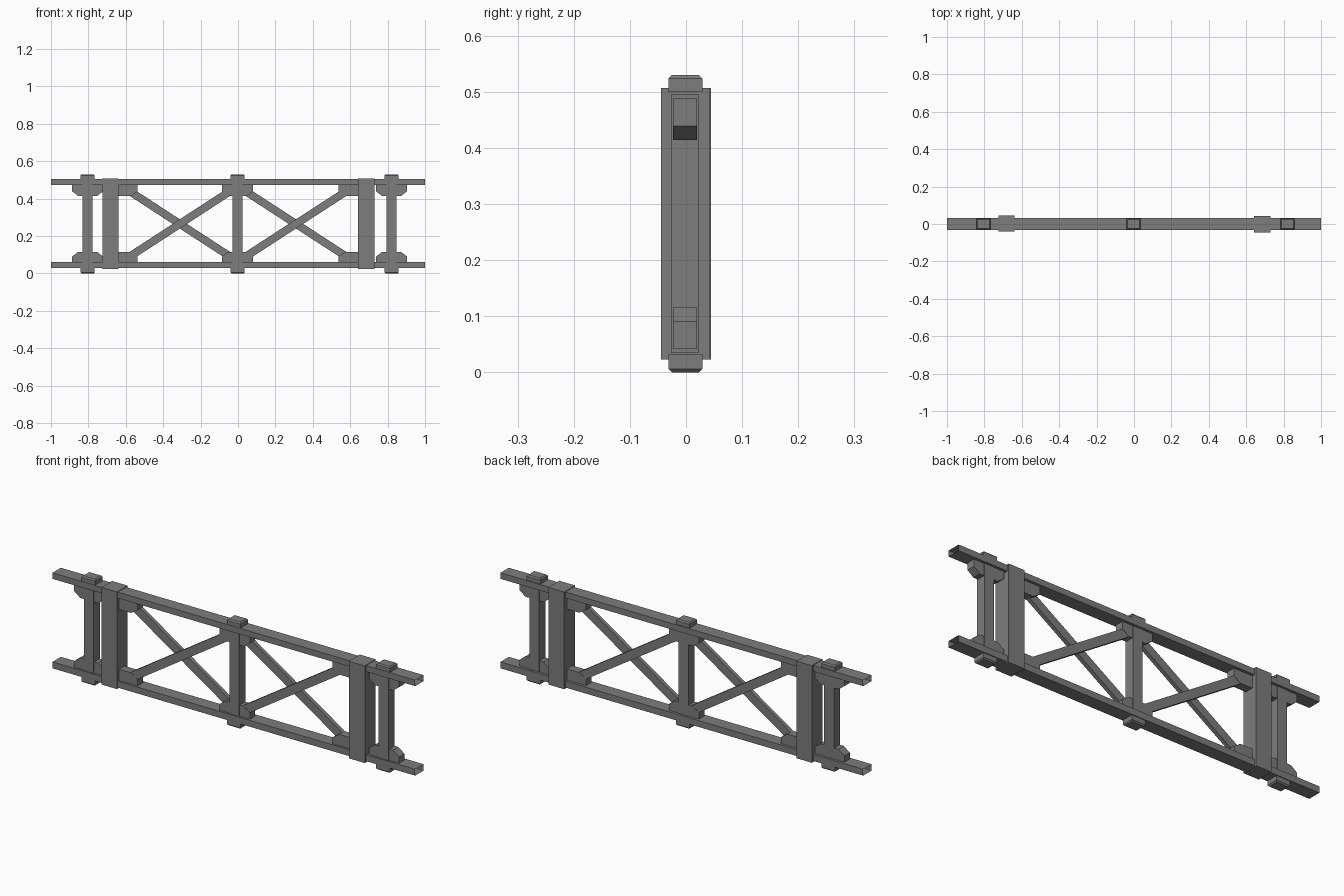
import bpy, bmesh, math
from mathutils import Matrix, Vector

if "Cube" in bpy.data.objects:
    bpy.data.objects.remove(bpy.data.objects["Cube"])

steel = bpy.data.materials.new("weathered grey steel")
steel.diffuse_color = (0.2, 0.205, 0.2, 1)
steel.use_nodes = True
steel.node_tree.nodes["Principled BSDF"].inputs["Base Color"].default_value = steel.diffuse_color
MID = 0.265  # mid height; top and bottom halves mirror about it


def finish(name, bm):
    bmesh.ops.recalc_face_normals(bm, faces=bm.faces)
    me = bpy.data.meshes.new(name)
    bm.to_mesh(me)
    bm.free()
    me.materials.append(steel)
    ob = bpy.data.objects.new(name, me)
    bpy.context.collection.objects.link(ob)
    return ob


def box(name, x0, x1, y0, y1, z0, z1, open_ends=False):
    bm = bmesh.new()
    size = Matrix.Diagonal((x1 - x0, y1 - y0, z1 - z0, 1))
    place = Matrix.Translation(((x0 + x1) / 2, (y0 + y1) / 2, (z0 + z1) / 2))
    bmesh.ops.create_cube(bm, size=1, matrix=place @ size)
    if open_ends:
        bm.normal_update()
        ends = [f for f in bm.faces if abs(f.normal.x) > 0.9]
        bmesh.ops.delete(bm, geom=ends, context='FACES_ONLY')
    return finish(name, bm)


def plate(name, profile, y0, y1):
    """Extrude an (x, z) outline along y."""
    bm = bmesh.new()
    face = bm.faces.new([bm.verts.new((x, y0, z)) for x, z in profile])
    ext = bmesh.ops.extrude_face_region(bm, geom=[face])
    verts = [v for v in ext['geom'] if isinstance(v, bmesh.types.BMVert)]
    bmesh.ops.translate(bm, verts=verts, vec=(0, y1 - y0, 0))
    return finish(name, bm)


def cap(name, x, z_in, z_out):
    """Post end block with its outer rim chamfered."""
    bm = bmesh.new()
    step = math.copysign(0.006, z_out - z_in)
    rings = []
    for z, inset in ((z_in, 0), (z_out - step, 0), (z_out, 0.006)):
        hx, hy = 0.038 - inset, 0.03 - inset
        rings.append([bm.verts.new((x + sx * hx, -0.001 + sy * hy, z))
                      for sx, sy in ((-1, -1), (1, -1), (1, 1), (-1, 1))])
    for a, b in zip(rings, rings[1:]):
        for i in range(4):
            j = (i + 1) % 4
            bm.faces.new((a[i], a[j], b[j], b[i]))
    bm.faces.new(rings[0])
    bm.faces.new(rings[-1])
    finish(name, bm)


def brace(name, x0, z0, x1, z1, y0, y1, width=0.042):
    a, b = Vector((x0, z0)), Vector((x1, z1))
    d = (b - a).normalized()
    n = Vector((-d.y, d.x)) * width / 2
    plate(name, [a - n, b - n, b + n, a + n], y0, y1)


# long hollow chords, open at both ends
box("bottom_chord", -1, 1, -0.033, 0.033, 0.028, 0.06, True)
box("top_chord", -1, 1, -0.033, 0.033, 0.474, 0.504, True)

# wide boxed columns wrapping the chords
box("left_column", -0.725, -0.64, -0.039, 0.0445, 0.023, 0.507)
box("right_column", 0.642, 0.73, -0.0445, 0.042, 0.023, 0.507)

# slim posts with end caps and chamfered gussets
for label, x in (("left", -0.804), ("middle", -0.002), ("right", 0.821)):
    box(label + "_post", x - 0.027, x + 0.027, -0.027, 0.022, 0.035, 0.495)
    cap(label + "_top_cap", x, 0.5, 0.53)
    cap(label + "_bottom_cap", x, 0.032, 0)
    for end, s in (("top", 1), ("bottom", -1)):
        outline = [(x - 0.083, MID + s * 0.223), (x + 0.083, MID + s * 0.223),
                   (x + 0.083, MID + s * 0.174), (x + 0.05, MID + s * 0.149),
                   (x - 0.05, MID + s * 0.149), (x - 0.083, MID + s * 0.174)]
        plate(f"{label}_{end}_gusset", outline, -0.023, 0.02)

# half gussets on the inner side of each column
for label, m in (("left", -1), ("right", 1)):
    for end, s in (("top", 1), ("bottom", -1)):
        outline = [(m * 0.66, MID + s * 0.223), (m * 0.537, MID + s * 0.223),
                   (m * 0.537, MID + s * 0.174), (m * 0.573, MID + s * 0.149),
                   (m * 0.66, MID + s * 0.149)]
        plate(f"{label}_column_{end}_gusset", outline, -0.023, 0.02)

# crossed diagonal braces, one in front of the other
for label, x0, x1 in (("left", -0.58, -0.042), ("right", 0.04, 0.58)):
    brace(label + "_front_brace", x0, 0.09, x1, 0.44, -0.0215, -0.0015)
    brace(label + "_back_brace", x0, 0.44, x1, 0.09, -0.0015, 0.0185)
